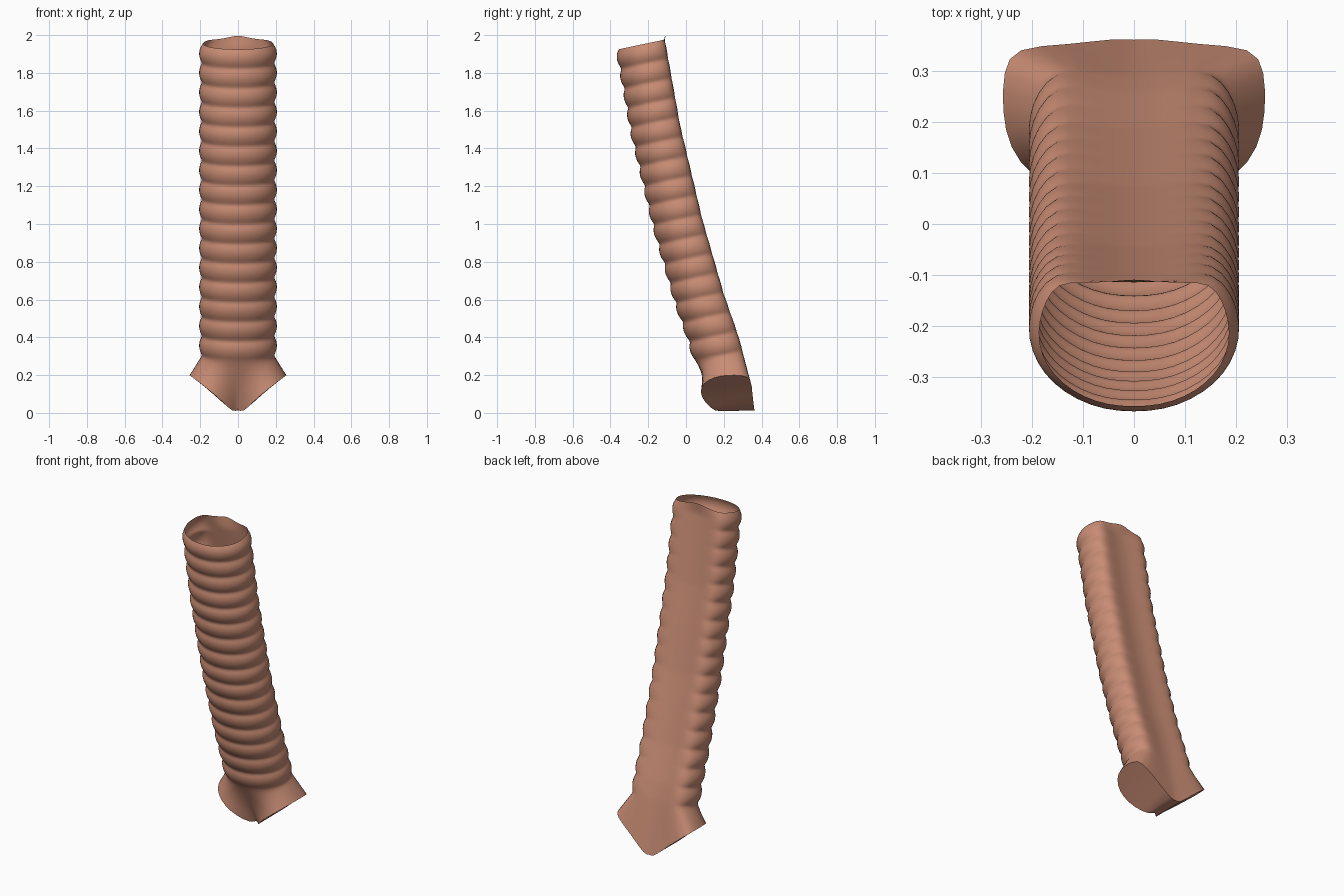
import bpy, bmesh, math

if "Cube" in bpy.data.objects:
    bpy.data.objects.remove(bpy.data.objects["Cube"])

# Half cross-section, front centre to back centre: x, y offset, ring strength
SECTION = [(0, -.128, 1), (.055, -.124, 1), (.105, -.107, 1), (.15, -.078, 1),
           (.181, -.04, 1), (.197, .005, 1), (.195, .05, 1), (.182, .09, .9),
           (.155, .128, .4), (.1, .125, 0), (.05, .117, 0), (0, .114, 0)]
# Half outline of the forked lower end: x, y
END = [(0, .19), (.025, .16), (.08, .095), (.14, .072), (.2, .09), (.245, .15),
       (.258, .22), (.256, .3), (.235, .347), (.13, .35), (.025, .365), (0, .358)]
# Centre line: z, y
AXIS = [(.28, .18), (.4, .145), (.6, .075), (1.0, -.04), (1.5, -.158), (1.95, -.238)]
RINGS, STEPS, Z0, Z1 = 16, 6, .30, 1.95
N = len(SECTION)


def axis_y(z):
    for (za, ya), (zb, yb) in zip(AXIS, AXIS[1:]):
        if z <= zb:
            return ya + (yb - ya) * (z - za) / (zb - za)
    return AXIS[-1][1]


def tube_half(t):
    zc = Z0 + (Z1 - Z0) * t
    bump = .017 * (abs(math.sin(math.pi * RINGS * t)) ** .8 - .35)
    rim = max(0, (t - .975) / .025)
    pts = []
    for i, (x, v, w) in enumerate(SECTION):
        r = math.hypot(x, v)
        k = 1 + bump * w / r - .02 * rim
        z = zc + .2 * v
        if i >= 9:
            z += rim * (.003, .015, .027)[i - 9]      # raised flap at the back of the rim
            v += rim * (0, .01, .02)[i - 9]
        pts.append((x * k, axis_y(zc) + v * k, z))
    return pts


def end_half():
    return [(x, y, .02 if x == 0 else .2 * (max(0, x - .025) / .232) ** .85) for x, y in END]


def full(half):
    return half + [(-x, y, z) for x, y, z in half[-2:0:-1]]


# Rows from the forked end up through the ringed tube
low, first = end_half(), tube_half(0)
rows = []
for j in range(5):
    s = j / 5
    rows.append([tuple(a + (b - a) * s for a, b in zip(p, q)) for p, q in zip(low, first)])
rows += [tube_half(k / (RINGS * STEPS)) for k in range(RINGS * STEPS + 1)]

bm = bmesh.new()
loops = [[bm.verts.new(p) for p in full(r)] for r in rows]
M = len(loops[0])
for a, b in zip(loops, loops[1:]):
    for i in range(M):
        j = (i + 1) % M
        bm.faces.new((a[i], a[j], b[j], b[i]))

# Sloping faces closing the two branches at the lower end
base = loops[0]
for side in (1, -1):
    for i in range(N // 2 - 1):
        q = [i, i + 1, N - 2 - i, N - 1 - i]
        bm.faces.new([base[(side * k) % M] for k in q])

# Keep the lower outline and the upper rim crisp
crease = bm.edges.layers.float.new("crease_edge")
for loop in (loops[0], loops[-1]):
    for i in range(M):
        e = bm.edges.get((loop[i], loop[(i + 1) % M]))
        e[crease] = 1.0
bmesh.ops.recalc_face_normals(bm, faces=bm.faces)

mesh = bpy.data.meshes.new("windpipe")
bm.to_mesh(mesh)
bm.free()
tube = bpy.data.objects.new("windpipe", mesh)
bpy.context.collection.objects.link(tube)
sub = tube.modifiers.new("smooth", 'SUBSURF')
sub.levels = sub.render_levels = 1

mat = bpy.data.materials.new("flesh")
mat.diffuse_color = (.578, .262, .174, 1)
mat.use_nodes = True
mat.node_tree.nodes["Principled BSDF"].inputs["Base Color"].default_value = mat.diffuse_color
mesh.materials.append(mat)

bpy.context.view_layer.objects.active = tube
tube.select_set(True)
bpy.ops.object.modifier_apply(modifier=sub.name)
bpy.ops.object.shade_smooth_by_angle(angle=math.radians(50))
